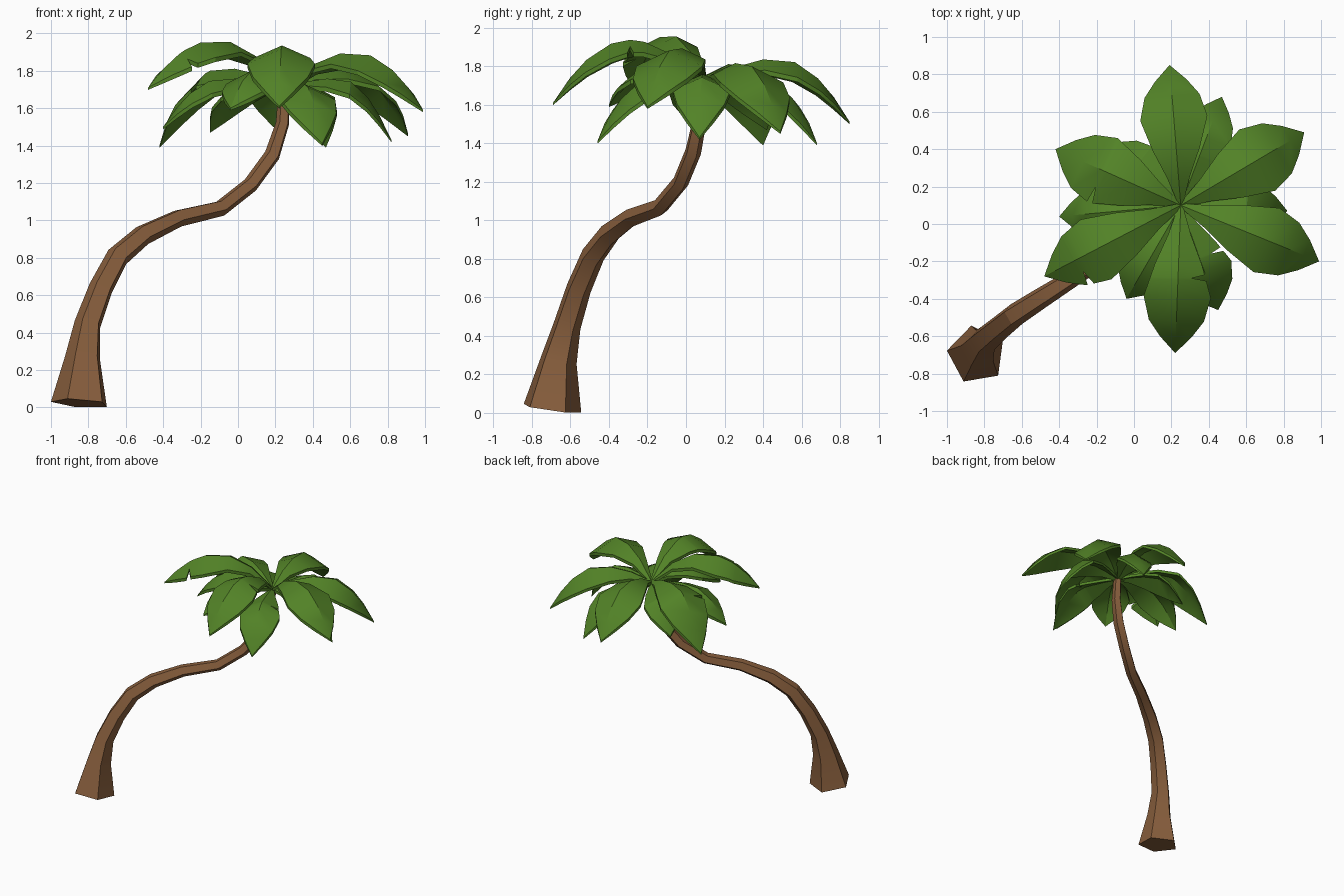
import bpy, bmesh, math
from mathutils import Vector

if "Cube" in bpy.data.objects:
    bpy.data.objects.remove(bpy.data.objects["Cube"])


def material(name, rgb):
    m = bpy.data.materials.new(name)
    m.diffuse_color = (*rgb, 1)
    m.use_nodes = True
    m.node_tree.nodes["Principled BSDF"].inputs["Base Color"].default_value = m.diffuse_color
    return m


bark = material("bark brown", (0.25, 0.115, 0.047))
green = material("leaf green", (0.085, 0.225, 0.02))


def finish(name, bm, mat, angle):
    me = bpy.data.meshes.new(name)
    bm.to_mesh(me)
    bm.free()
    ob = bpy.data.objects.new(name, me)
    bpy.context.collection.objects.link(ob)
    me.materials.append(mat)
    bpy.ops.object.select_all(action='DESELECT')
    ob.select_set(True)
    bpy.context.view_layer.objects.active = ob
    bpy.ops.object.shade_smooth_by_angle(angle=math.radians(angle))
    return ob


# Trunk: five-sided tube along a bent path (x, y, z, radius)
path = [(-.842, -.70, .022, .16), (-.825, -.665, .27, .10), (-.80, -.62, .45, .075),
        (-.73, -.56, .64, .068), (-.64, -.487, .81, .064), (-.505, -.40, .925, .058),
        (-.315, -.28, 1.015, .049), (-.09, -.135, 1.067, .045), (.07, -.03, 1.193, .044),
        (.185, .035, 1.35, .044), (.24, .07, 1.52, .038), (.248, .095, 1.71, .032)]
bm = bmesh.new()
rings = []
for i, p in enumerate(path):
    a, b = path[max(i - 1, 0)], path[min(i + 1, len(path) - 1)]
    tangent = Vector(b[:3]) - Vector(a[:3])
    q = Vector((0, 0, 1)).rotation_difference(tangent.normalized())
    ring = []
    for k in range(5):
        ang = math.radians(172 + 72 * k)
        ring.append(bm.verts.new(Vector(p[:3]) + q @ Vector((math.cos(ang), math.sin(ang), 0)) * p[3]))
    rings.append(ring)
for r, s in zip(rings, rings[1:]):
    for k in range(5):
        j = (k + 1) % 5
        bm.faces.new((r[k], r[j], s[j], s[k]))
bm.faces.new(rings[0][::-1])
bm.faces.new(rings[-1])
finish("trunk", bm, bark, 20)

# Leaf outline: (fraction of length, fraction of half width)
outline = [(0, .06), (.2, .34), (.4, .70), (.62, 1), (.78, .82), (.89, .47), (1, 0)]
base = Vector((.25, .10, 1.71))


def width(t):
    for (t0, w0), (t1, w1) in zip(outline, outline[1:]):
        if t <= t1:
            return w0 + (w1 - w0) * (t - t0) / (t1 - t0)


def leaf(name, tip, peak, half, tear=0):
    """Arched solid leaf with a raised midrib; the sign of tear picks the torn edge."""
    tip = Vector(tip)
    run = Vector((tip.x - base.x, tip.y - base.y, 0))
    side = Vector((-run.y, run.x, 0)).normalized()
    cut = abs(tear)
    stations = [t for t, w in outline[:-1]]
    if tear:
        stations = sorted(stations + [cut - .025, cut, cut + .015])
    bm = bmesh.new()
    top, low = [], []
    drop = Vector((0, 0, .024))
    for t in stations:
        s = abs(2 * t - 1)
        end = base.z if t < .5 else tip.z
        mid = base + run * t
        mid.z = peak - (peak - end) * s * s
        row = []
        for d in (-1, 0, 1):
            w = width(t) * (.5 if tear and t == cut and d * tear > 0 else 1)
            off = half * w * d
            row.append(mid + side * off - Vector((0, 0, .44 * abs(off))))
        top.append([bm.verts.new(v) for v in row])
        low.append([bm.verts.new(v - drop) for v in row])
    for grid, point in ((top, tip), (low, tip - drop * .5)):
        grid.append([bm.verts.new(point)] * 3)
    for r, s, u, v in zip(top, top[1:], low, low[1:]):
        for k in (0, 1):
            for quad in ((r[k], r[k + 1], s[k + 1], s[k]), (u[k], v[k], v[k + 1], u[k + 1])):
                bm.faces.new(list(dict.fromkeys(quad)))
        bm.faces.new((r[0], s[0], v[0], u[0]))     # leaf rim
        bm.faces.new((r[2], u[2], v[2], s[2]))
    for k in (0, 1):
        bm.faces.new((top[0][k], low[0][k], low[0][k + 1], top[0][k + 1]))
    bmesh.ops.recalc_face_normals(bm, faces=bm.faces)
    finish(name, bm, green, 30)


# Upper crown: six wide leaves
upper = [((.19, .85, 1.51), 1.84, .18, 0), ((.91, .49, 1.46), 1.82, .19, 0),
         ((.99, -.20, 1.59), 1.90, .185, 0), ((.22, -.69, 1.61), 1.935, .18, .49),
         ((-.48, -.28, 1.71), 1.965, .18, .76), ((-.42, .40, 1.40), 1.815, .19, .62)]
# Lower crown: six narrower leaves filling the gaps
lower = [((.47, .68, 1.40), 1.74, .14, .45), ((.82, .07, 1.43), 1.76, .15, 0),
         ((.45, -.46, 1.41), 1.73, .155, .5), ((-.04, -.40, 1.60), 1.81, .155, 0),
         ((-.40, .04, 1.50), 1.76, .15, 0), ((-.15, .42, 1.48), 1.74, .15, 0)]
for kind, leaves in (("upper_leaf", upper), ("lower_leaf", lower)):
    for n, args in enumerate(leaves, 1):
        leaf(f"{kind}_{n}", *args)
